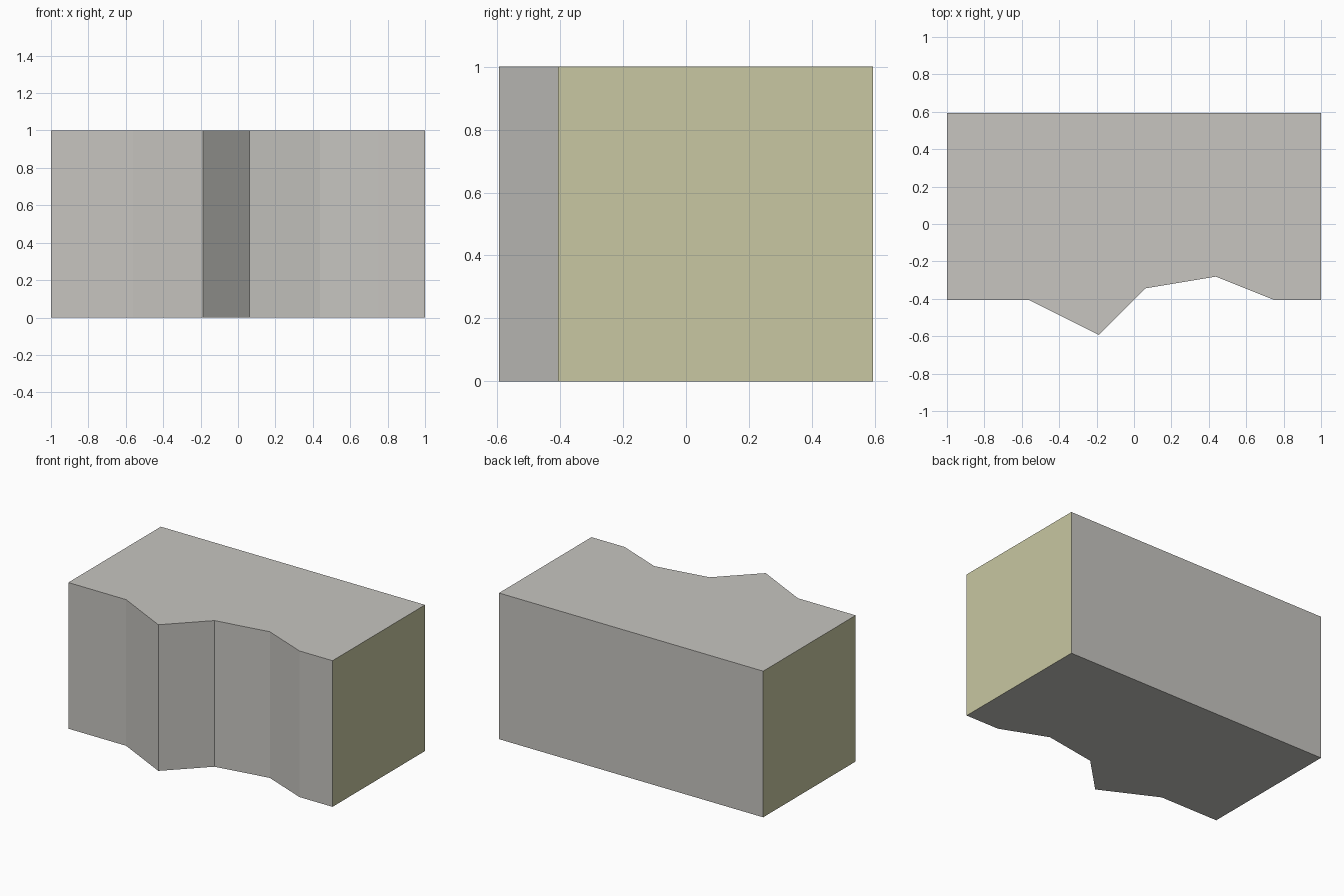
import bpy
import bmesh

cube = bpy.data.objects.get("Cube")
if cube:
    bpy.data.objects.remove(cube, do_unlink=True)


def make_material(name, rgb):
    mat = bpy.data.materials.new(name)
    mat.use_nodes = True
    color = (*rgb, 1.0)
    mat.diffuse_color = color
    mat.node_tree.nodes["Principled BSDF"].inputs["Base Color"].default_value = color
    return mat


# Plan outline in sixteenths of a unit: straight back, jagged front
unit = 1 / 16
depth = 9.5
outline = [(-16, -6.5), (-9, -6.5), (-3, -9.5), (1, -5.5),
           (7, -4.5), (12, -6.5), (16, -6.5), (16, depth), (-16, depth)]

# Extrude the outline into a solid block
bm = bmesh.new()
base = bm.faces.new([bm.verts.new((x * unit, y * unit, 0)) for x, y in outline])
extruded = bmesh.ops.extrude_face_region(bm, geom=[base], use_keep_orig=True)
top_verts = [v for v in extruded["geom"] if isinstance(v, bmesh.types.BMVert)]
bmesh.ops.translate(bm, verts=top_verts, vec=(0, 0, 1))
bmesh.ops.recalc_face_normals(bm, faces=bm.faces)

# Olive on the two end faces, grey elsewhere
for face in bm.faces:
    face.material_index = 1 if abs(face.normal.x) > 0.99 else 0

mesh = bpy.data.meshes.new("stone_block")
bm.to_mesh(mesh)
bm.free()
mesh.materials.append(make_material("warm grey", (0.57, 0.56, 0.53)))
mesh.materials.append(make_material("pale olive", (0.58, 0.57, 0.36)))
block = bpy.data.objects.new("stone_block", mesh)
bpy.context.collection.objects.link(block)
